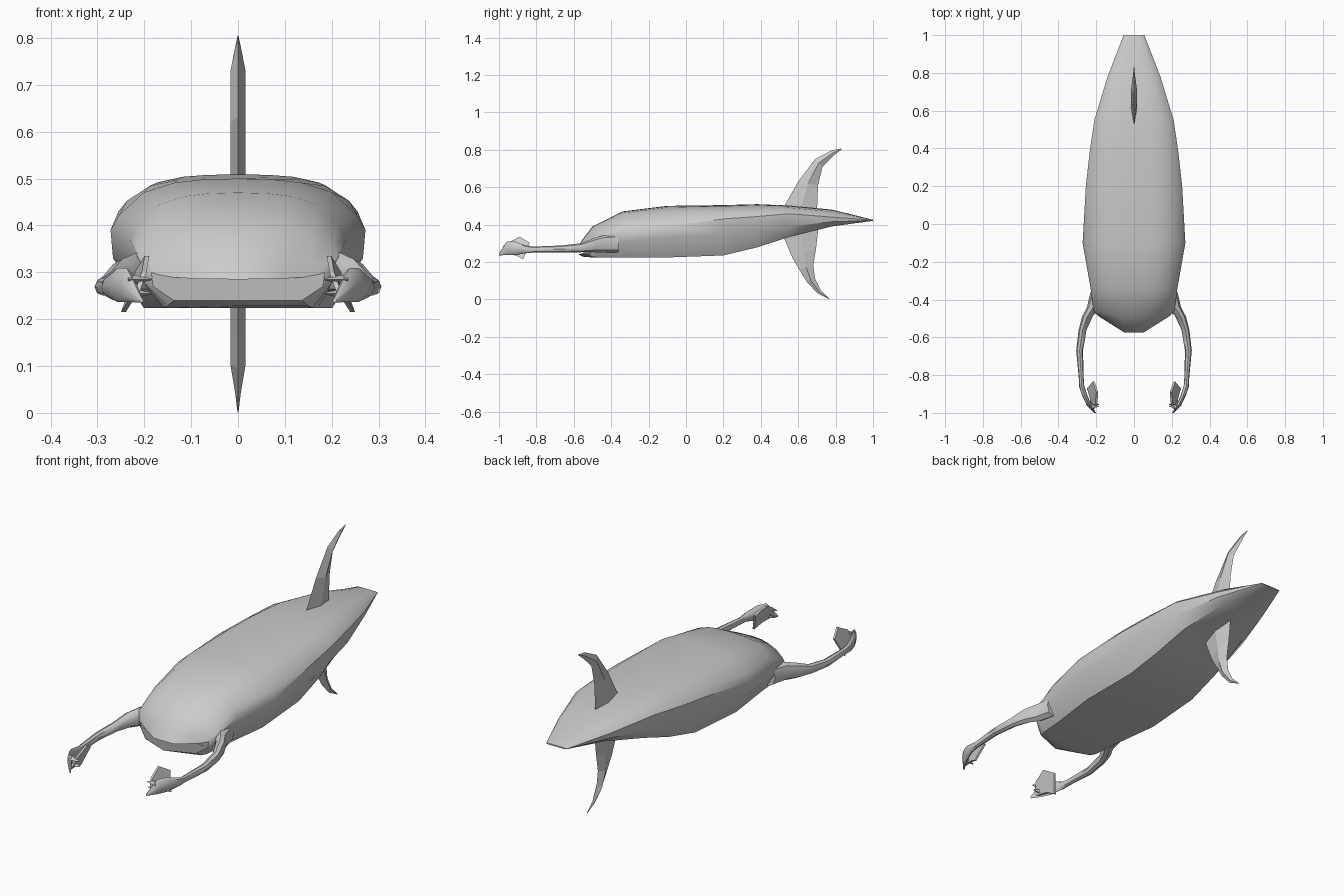
import bpy, bmesh, math


def loft(name, rings, angle=None, mirror=False):
    """Skin a list of equal-sized closed rings and cap both ends."""
    bm = bmesh.new()
    vs = [[bm.verts.new(p) for p in r] for r in rings]
    n = len(vs[0])
    for a, b in zip(vs, vs[1:]):
        for i in range(n):
            j = (i + 1) % n
            bm.faces.new((a[i], a[j], b[j], b[i]))
    bm.faces.new(vs[0])
    bm.faces.new(vs[-1])
    bmesh.ops.recalc_face_normals(bm, faces=bm.faces)
    me = bpy.data.meshes.new(name)
    bm.to_mesh(me)
    bm.free()
    ob = bpy.data.objects.new(name, me)
    bpy.context.collection.objects.link(ob)
    if mirror:
        ob.modifiers.new("mirror", "MIRROR").use_mirror_merge = False
    if angle:
        bpy.ops.object.select_all(action="DESELECT")
        ob.select_set(True)
        bpy.context.view_layer.objects.active = ob
        bpy.ops.object.shade_smooth_by_angle(angle=math.radians(angle))
    return ob


# Body: y, half width, top z, edge z, lower side z, bottom z, bow of the nose
stations = [
    (-0.575, 0.185, 0.285, 0.300, 0.270, 0.240, 0.085),
    (-0.550, 0.203, 0.325, 0.315, 0.275, 0.228, 0.075),
    (-0.500, 0.215, 0.390, 0.335, 0.290, 0.224, 0.045),
    (-0.340, 0.230, 0.470, 0.370, 0.310, 0.224, 0.0),
    (-0.100, 0.272, 0.500, 0.390, 0.330, 0.224, 0.0),
    (0.200, 0.255, 0.504, 0.430, 0.350, 0.235, 0.0),
    (0.380, 0.235, 0.509, 0.443, 0.370, 0.278, 0.0),
    (0.550, 0.210, 0.502, 0.458, 0.390, 0.333, 0.0),
    (0.780, 0.140, 0.480, 0.440, 0.415, 0.390, 0.0),
    (1.000, 0.055, 0.426, 0.424, 0.422, 0.420, 0.0),
]


def body_ring(y, w, top, edge, low, bot, bow):
    h = top - edge
    half = [(0.28 * w, edge + 0.98 * h), (0.5 * w, edge + 0.92 * h),
            (0.74 * w, edge + 0.73 * h), (0.93 * w, edge + 0.3 * h),
            (w, edge), (0.98 * w, low), (0.74 * w, bot)]
    pts = [(0, top)] + half + [(0, bot)] + [(-x, z) for x, z in half[::-1]]
    return [(x, y + bow * max(0, abs(x) - 0.05) / (w - 0.05), z) for x, z in pts]


loft("body", [body_ring(*s) for s in stations], 35)


# Fins: leading (y, z), trailing (y, z), half thickness
def fin(name, rows):
    rings = []
    for ly, lz, ty, tz, t in rows:
        my, mz = (ly + ty) / 2, (lz + tz) / 2
        rings.append([(0, ly, lz), (t, my, mz), (0, ty, tz), (-t, my, mz)])
    loft(name, rings)


fin("upper_fin", [
    (0.515, 0.480, 0.700, 0.460, 0.016), (0.600, 0.630, 0.706, 0.610, 0.016),
    (0.690, 0.750, 0.730, 0.710, 0.016), (0.780, 0.797, 0.785, 0.765, 0.006),
    (0.830, 0.806, 0.832, 0.803, 0.001)])
fin("lower_fin", [
    (0.510, 0.360, 0.710, 0.400, 0.016), (0.570, 0.220, 0.695, 0.270, 0.016),
    (0.605, 0.160, 0.680, 0.180, 0.016), (0.645, 0.095, 0.690, 0.110, 0.016),
    (0.700, 0.035, 0.720, 0.050, 0.006), (0.768, 0.000, 0.768, 0.003, 0.001)])

# Arms: x, y, z, half width, half height
arm = [
    (0.195, -0.360, 0.300, 0.035, 0.050), (0.215, -0.440, 0.297, 0.034, 0.046),
    (0.247, -0.490, 0.290, 0.028, 0.038), (0.272, -0.560, 0.276, 0.021, 0.024),
    (0.288, -0.670, 0.269, 0.018, 0.019), (0.279, -0.820, 0.266, 0.013, 0.016),
    (0.277, -0.860, 0.268, 0.014, 0.022), (0.258, -0.915, 0.273, 0.014, 0.036),
    (0.237, -0.960, 0.273, 0.013, 0.036), (0.206, -1.000, 0.240, 0.004, 0.005),
]
loft("arm", [[(x + rx * math.cos(a), y, z + rz * math.sin(a))
              for a in (k * math.tau / 8 for k in range(8))]
             for x, y, z, rx, rz in arm], 40, True)

# Curled hand plates, outlined in y and z and leaning inward
outline = [(-0.985, 0.245), (-0.955, 0.300), (-0.890, 0.335), (-0.835, 0.302),
           (-0.855, 0.255), (-0.870, 0.215), (-0.910, 0.235)]
loft("hand_plate", [[(0.217 + 0.12 * (y + 0.9) - 0.4 * (z - 0.275) + d, y, z)
                     for y, z in outline] for d in (-0.005, 0.005)], None, True)

# Small finger spikes at the tip of each hand
for i, (y, z) in enumerate([(-0.955, 0.255), (-0.965, 0.285)]):
    loft(f"finger_{i + 1}", [
        [(0.235, y - 0.015, z), (0.235, y + 0.015, z + 0.012), (0.235, y + 0.01, z - 0.014)],
        [(0.185, y - 0.002, z), (0.185, y + 0.002, z + 0.002), (0.185, y + 0.002, z - 0.002)],
    ], None, True)
